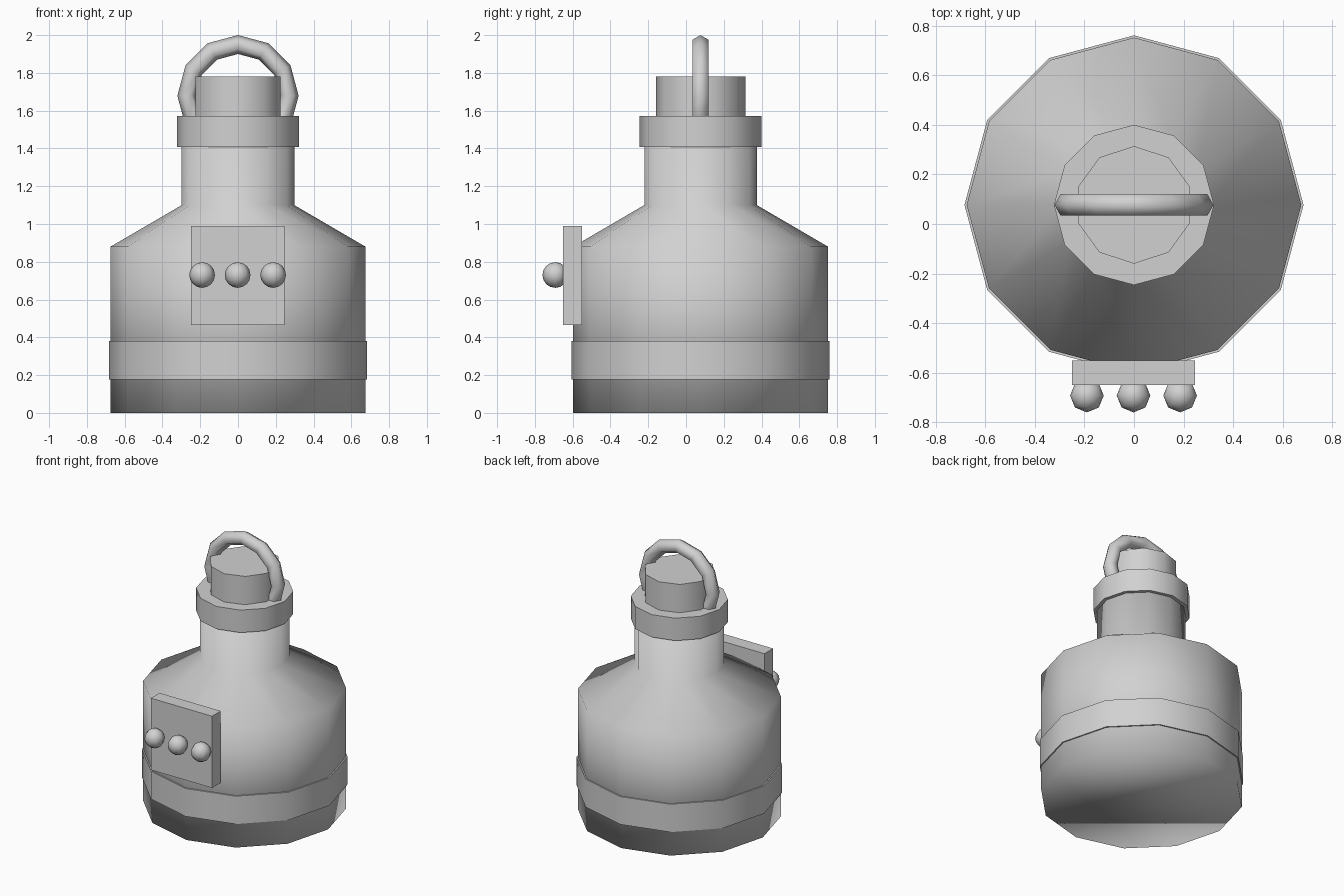
import bpy, bmesh
from math import sin, cos, pi, radians
from mathutils import Matrix

default = bpy.data.objects.get("Cube")
if default:
    bpy.data.objects.remove(default, do_unlink=True)

AXIS_Y = 0.077  # the bottle axis sits behind the centre because of the front panel

grey = bpy.data.materials.new("light_grey")
grey.use_nodes = True
grey.diffuse_color = (0.64, 0.64, 0.64, 1)
bsdf = next(n for n in grey.node_tree.nodes if n.type == 'BSDF_PRINCIPLED')
bsdf.inputs["Base Color"].default_value = grey.diffuse_color


def finish(name, bm, location, smooth=None):
    """Turn a bmesh into an object; smooth is an angle in degrees, or None for flat."""
    bmesh.ops.recalc_face_normals(bm, faces=bm.faces)
    mesh = bpy.data.meshes.new(name)
    bm.to_mesh(mesh)
    bm.free()
    obj = bpy.data.objects.new(name, mesh)
    obj.location = location
    mesh.materials.append(grey)
    bpy.context.collection.objects.link(obj)
    if smooth is not None:
        bpy.ops.object.select_all(action='DESELECT')
        obj.select_set(True)
        bpy.context.view_layer.objects.active = obj
        if smooth >= 180:
            bpy.ops.object.shade_smooth()
        else:
            bpy.ops.object.shade_smooth_by_angle(angle=radians(smooth))
    return obj


def bridge(bm, a, b):
    n = len(a)
    for i in range(n):
        j = (i + 1) % n
        bm.faces.new((a[i], a[j], b[j], b[i]))


def turned(name, profile, sides, smooth):
    """Closed solid of revolution from (radius, height) pairs, one corner facing the back."""
    bm = bmesh.new()
    angles = [2 * pi * i / sides for i in range(sides)]
    rings = [[bm.verts.new((r * sin(a), r * cos(a), z)) for a in angles]
             for r, z in profile]
    for low, high in zip(rings, rings[1:]):
        bridge(bm, low, high)
    bm.faces.new(rings[0])
    bm.faces.new(rings[-1])
    return finish(name, bm, (0, AXIS_Y, 0), smooth)


def ring_handle(name, major, minor, height, steps, sides):
    """Upright ring in the XZ plane."""
    bm = bmesh.new()
    loops = []
    for i in range(steps):
        a = 2 * pi * i / steps
        loop = []
        for k in range(sides):
            t = 2 * pi * k / sides
            r = major + minor * cos(t)
            loop.append(bm.verts.new((r * cos(a), minor * sin(t), r * sin(a))))
        loops.append(loop)
    for i in range(steps):
        bridge(bm, loops[i], loops[(i + 1) % steps])
    return finish(name, bm, (0, AXIS_Y, height), 180)


# Bottle body with shoulder and neck
turned("bottle_body", [(0.675, 0), (0.675, 0.88), (0.298, 1.10), (0.298, 1.5)], 12, 180)

# Raised bands and stopper
turned("lower_band", [(0.684, 0.176), (0.684, 0.38)], 12, 40)
turned("neck_collar", [(0.323, 1.408), (0.323, 1.573)], 12, 40)
turned("stopper", [(0.237, 1.5), (0.237, 1.78)], 10, 40)

# Carrying ring, lower half sunk in the collar
ring_handle("carrying_ring", 0.271, 0.05, 1.679, 12, 6)

# Front panel
bm = bmesh.new()
bmesh.ops.create_cube(bm, size=1, matrix=Matrix.Diagonal((0.495, 0.1, 0.525, 1)))
finish("front_panel", bm, (-0.002, -0.6, 0.728))

# Row of round knobs
for side, x in (("right", -0.19), ("middle", -0.002), ("left", 0.186)):
    bm = bmesh.new()
    bmesh.ops.create_uvsphere(bm, u_segments=8, v_segments=8, radius=0.068)
    finish(side + "_knob", bm, (x, -0.692, 0.73), 180)
